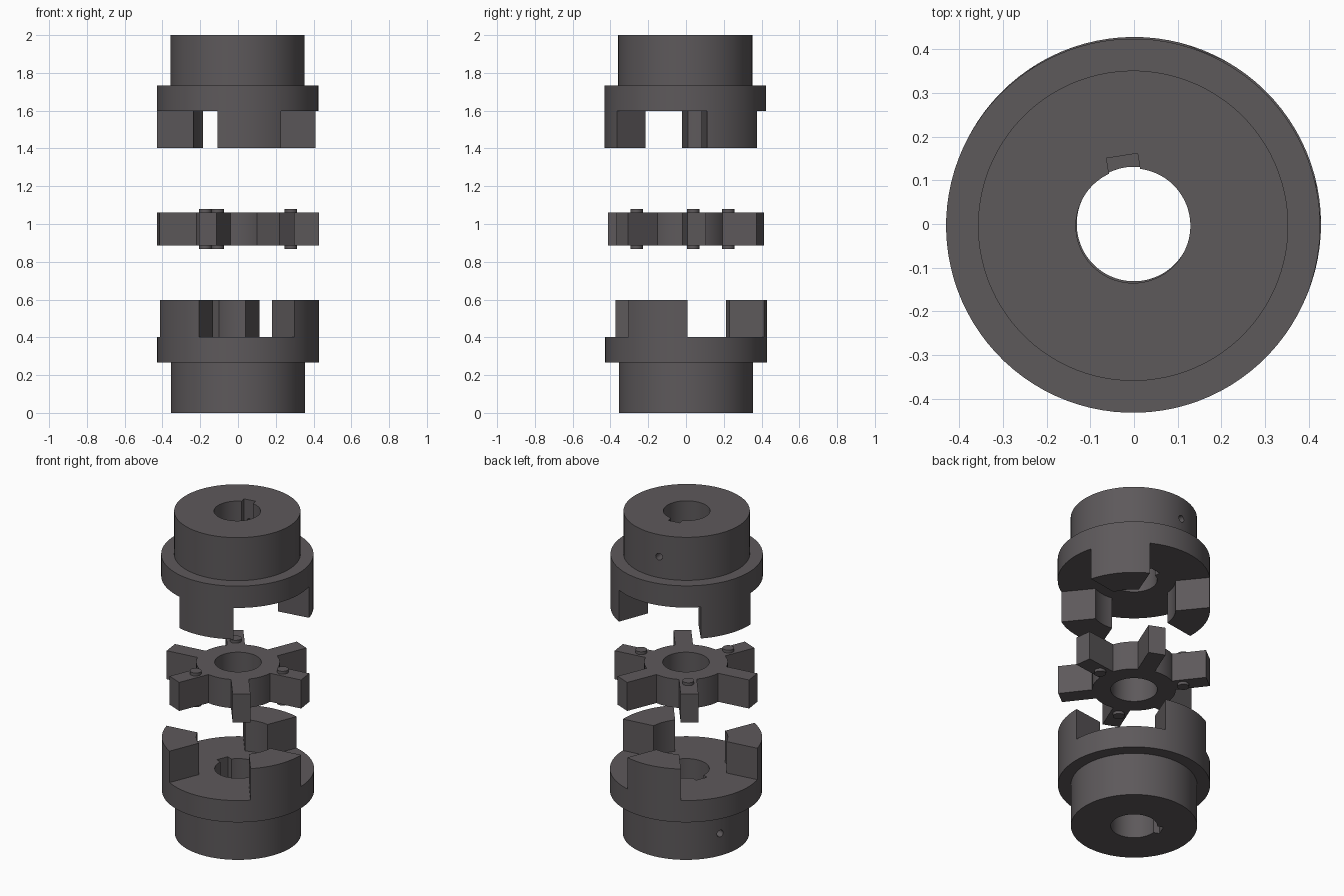
import bpy
import bmesh
from math import radians, cos, sin, asin, pi
from mathutils import Matrix

cube = bpy.data.objects.get("Cube")
if cube:
    bpy.data.objects.remove(cube, do_unlink=True)

metal = bpy.data.materials.new("dark_grey_metal")
metal.use_nodes = True
COLOUR = (0.11, 0.10, 0.105, 1)
metal.diffuse_color = COLOUR
metal.node_tree.nodes["Principled BSDF"].inputs["Base Color"].default_value = COLOUR

SEGMENTS = 96
RIM, CORE, BORE, BOSS = 0.428, 0.235, 0.131, 0.355
ARM_HALF = 0.05


def finish(name, bm):
    bmesh.ops.recalc_face_normals(bm, faces=bm.faces)
    mesh = bpy.data.meshes.new(name)
    bm.to_mesh(mesh)
    bm.free()
    mesh.materials.append(metal)
    obj = bpy.data.objects.new(name, mesh)
    bpy.context.scene.collection.objects.link(obj)
    return obj


def prism(name, outline, z0, z1):
    """Extrude a flat outline from z0 to z1."""
    bm = bmesh.new()
    base = bm.faces.new([bm.verts.new((x, y, z0)) for x, y in outline])
    ext = bmesh.ops.extrude_face_region(bm, geom=[base])["geom"]
    for v in ext:
        if isinstance(v, bmesh.types.BMVert):
            v.co.z = z1
    return finish(name, bm)


def lathe(name, profile):
    """Spin a closed (radius, z) profile into a ring."""
    bm = bmesh.new()
    rings = []
    for i in range(SEGMENTS):
        a = 2 * pi * i / SEGMENTS
        rings.append([bm.verts.new((r * cos(a), r * sin(a), z)) for r, z in profile])
    n = len(profile)
    for i in range(SEGMENTS):
        p, q = rings[i], rings[(i + 1) % SEGMENTS]
        for j in range(n):
            k = (j + 1) % n
            bm.faces.new((p[j], q[j], q[k], p[k]))
    return finish(name, bm)


def polar(r, a):
    return (r * cos(a), r * sin(a))


def arc(r, a0, a1, steps):
    return [polar(r, a0 + (a1 - a0) * i / steps) for i in range(steps + 1)]


def disc(r, steps):
    return arc(r, 0, 2 * pi, steps)[:-1]


def activate(obj):
    bpy.ops.object.select_all(action='DESELECT')
    obj.select_set(True)
    bpy.context.view_layer.objects.active = obj


def cut(obj, cutter):
    cutter.hide_render = True
    mod = obj.modifiers.new("cut", 'BOOLEAN')
    mod.operation = 'DIFFERENCE'
    mod.solver = 'EXACT'
    mod.object = cutter
    activate(obj)
    bpy.ops.object.modifier_apply(modifier=mod.name)
    bpy.data.objects.remove(cutter, do_unlink=True)


def smooth(obj):
    activate(obj)
    bpy.ops.object.shade_smooth_by_angle(angle=radians(25))


def hub(name):
    """Stepped hub with three jaws up and its keyway towards +x."""
    boss_top, flange_top, jaw_top = 0.267, 0.402, 0.597
    obj = lathe(name, [(BORE, 0), (BOSS, 0), (BOSS, boss_top), (RIM, boss_top),
                       (RIM, jaw_top), (BORE, jaw_top)])
    # Space between the jaws: central circle with three wide wings
    far = 0.6
    half_in = radians(30) - asin(ARM_HALF / CORE)
    half_out = radians(30) - asin(ARM_HALF / far)
    outline = []
    for k in range(3):
        jaw = radians(60 + 120 * k)
        outline.append(polar(far, jaw - half_out))
        outline += arc(CORE, jaw - half_in, jaw + half_in, 12)
        outline.append(polar(far, jaw + half_out))
        outline.append(polar(far * 1.6, jaw + radians(60)))
    cut(obj, prism("jaw_gap_cutter", outline, flange_top, 0.8))
    # Keyway
    w = 0.036
    cut(obj, prism("keyway_cutter", [(0.05, -w), (0.162, -w), (0.162, w), (0.05, w)], -0.1, 0.7))
    # Set screw hole from the boss side into the keyway
    drill = prism("screw_cutter", disc(0.021, 24), 0.1, 0.5)
    drill.data.transform(Matrix.Translation((0, 0, 0.137)) @ Matrix.Rotation(pi / 2, 4, 'Y'))
    cut(obj, drill)
    return obj


# Lower and upper hubs
lower = hub("lower_hub")
lower.data.transform(Matrix.Rotation(radians(157.8), 4, 'Z'))
upper = hub("upper_hub")
upper.data.transform(Matrix.Translation((-0.002, -0.004, 2))
                     @ Matrix.Rotation(radians(99), 4, 'Z')
                     @ Matrix.Rotation(pi, 4, 'X'))

# Six-armed spider between the hubs
TURN = radians(7.7)
root = asin(ARM_HALF / CORE)
tip = asin(ARM_HALF / RIM)
star = []
for k in range(6):
    a = TURN + radians(60 * k)
    star += [polar(RIM, a - tip), polar(RIM, a + tip)]
    star += arc(CORE, a + root, a + radians(60) - root, 8)
spider = prism("spider", star, 0.885, 1.062)
cut(spider, prism("spider_bore_cutter", disc(BORE, SEGMENTS), 0.8, 1.2))

# Spacer pegs standing proud on alternate arms
for k in range(3):
    peg = prism(f"spacer_peg_{k + 1}", disc(0.033, 32), 0.868, 1.08)
    x, y = polar(0.283, TURN + radians(120 * k))
    peg.data.transform(Matrix.Translation((x, y, 0)))
    smooth(peg)

for part in (lower, upper, spider):
    smooth(part)
